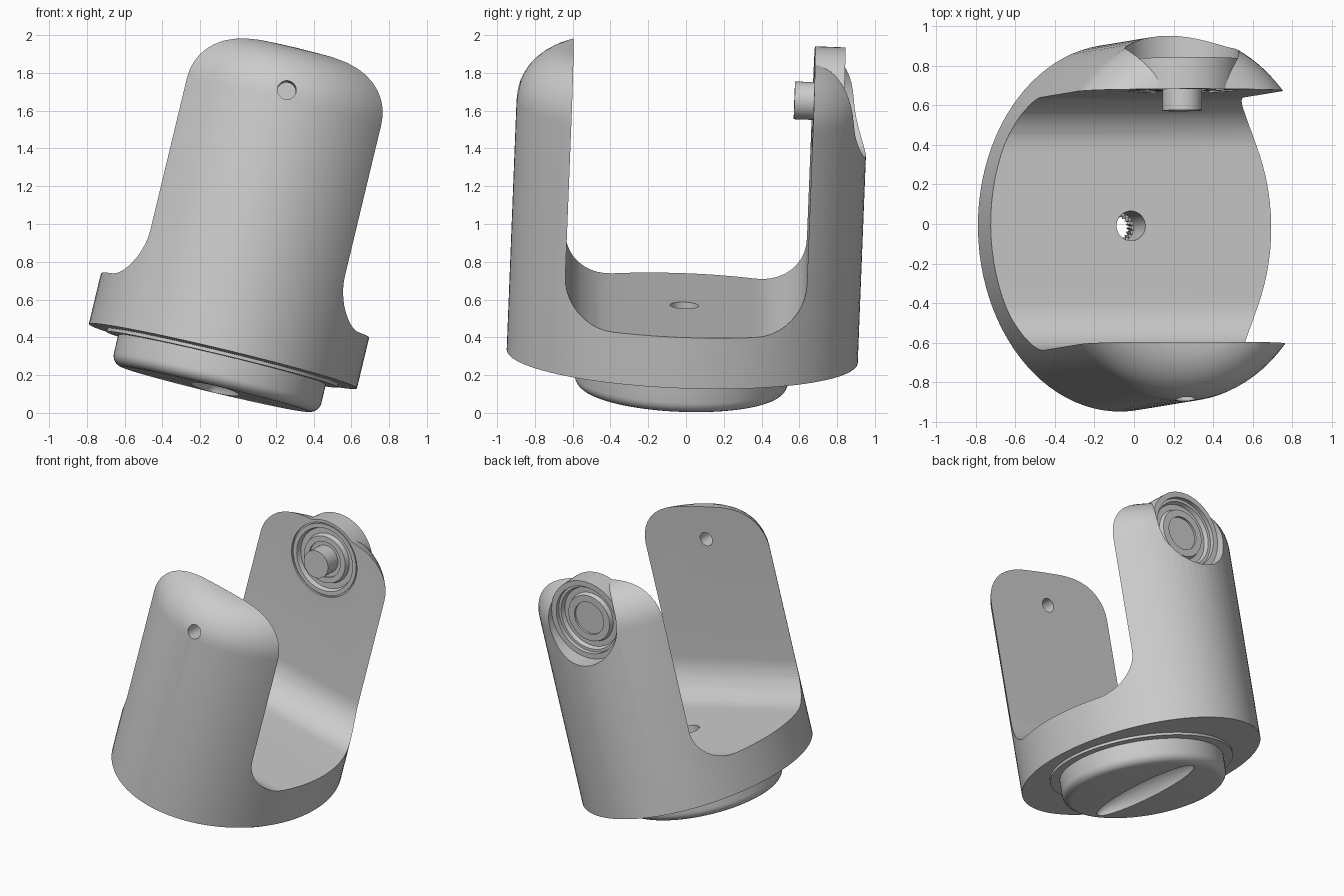
import bpy, bmesh, math
from mathutils import Matrix, Vector, Euler

cube = bpy.data.objects.get("Cube")
if cube:
    bpy.data.objects.remove(cube, do_unlink=True)

grey = bpy.data.materials.new("plain_grey")
grey.use_nodes = True
grey.diffuse_color = (0.6, 0.6, 0.6, 1)
grey.node_tree.nodes["Principled BSDF"].inputs["Base Color"].default_value = (0.6, 0.6, 0.6, 1)

# Whole fork leans sideways and slightly backwards
LEAN = Matrix.Translation((-0.08, -0.02, 0.30)) @ Euler(
    (math.radians(-2.2), math.radians(13.5), 0)).to_matrix().to_4x4()
ALONG_Y = Matrix.Rotation(math.radians(-90), 4, 'X')   # turns local z into +y
PIVOT = 1.415
TOP = 1.655


def finish(name, bm):
    bmesh.ops.recalc_face_normals(bm, faces=bm.faces)
    mesh = bpy.data.meshes.new(name)
    bm.to_mesh(mesh)
    bm.free()
    mesh.materials.append(grey)
    ob = bpy.data.objects.new(name, mesh)
    bpy.context.collection.objects.link(ob)
    return ob


def lathe(name, profile, steps=72, matrix=Matrix()):
    bm = bmesh.new()
    verts = [bm.verts.new((r, 0, z)) for r, z in profile]
    edges = [bm.edges.new(pair) for pair in zip(verts, verts[1:])]
    bmesh.ops.spin(bm, geom=verts + edges, cent=(0, 0, 0), axis=(0, 0, 1),
                   angle=math.tau, steps=steps, use_merge=True)
    bmesh.ops.remove_doubles(bm, verts=bm.verts, dist=1e-5)
    bm.transform(matrix)
    return finish(name, bm)


def prism(name, points, direction):
    bm = bmesh.new()
    face = bm.faces.new([bm.verts.new(p) for p in points])
    new = bmesh.ops.extrude_face_region(bm, geom=[face], use_keep_orig=True)["geom"]
    bmesh.ops.translate(bm, vec=Vector(direction),
                        verts=[v for v in new if isinstance(v, bmesh.types.BMVert)])
    return finish(name, bm)


def rod(name, radius, low, high, matrix=Matrix(), steps=40):
    return lathe(name, [(0, low), (radius, low), (radius, high), (0, high)], steps, matrix)


def arc(cx, cy, r, start, end, n=10):
    angles = [math.radians(start + (end - start) * i / n) for i in range(n + 1)]
    return [(cx + r * math.cos(a), cy + r * math.sin(a)) for a in angles]


def cut(target, cutter):
    cutter.hide_render = True
    mod = target.modifiers.new("cut", 'BOOLEAN')
    mod.operation, mod.solver, mod.object = 'DIFFERENCE', 'EXACT', cutter
    bpy.context.view_layer.objects.active = target
    bpy.ops.object.modifier_apply(modifier=mod.name)
    bpy.data.objects.remove(cutter, do_unlink=True)


# Fork body: oval column with a rounded top edge
fillet = 0.29
body = lathe("fork_body",
             [(0, 0), (0.93, 0)] + arc(0.93 - fillet, TOP - fillet, fillet, 0, 90) + [(0, TOP)],
             96, Matrix.Diagonal((0.73 / 0.93, 1, 1, 1)))

# U-shaped slot between the two arms
half, floor, bend = 0.64, 0.277, 0.26
u_shape = ([(-half, 2.5)] + arc(bend - half, floor + bend, bend, 180, 270)
           + arc(half - bend, floor + bend, bend, 270, 360) + [(half, 2.5)])
cut(body, prism("slot_cutter", [(-2, y, z) for y, z in u_shape], (4, 0, 0)))

# Holes: floor, front arm and the round seat in the back arm
at_pivot = Matrix.Translation((0, 0, PIVOT)) @ ALONG_Y
cut(body, rod("floor_cutter", 0.075, -0.5, 0.6))
cut(body, rod("front_hole_cutter", 0.05, -1.3, -0.4, at_pivot))
cut(body, rod("seat_cutter", 0.288, 0.4, 1.3, at_pivot, 72))

# Bearing with grooved rings on both sides and a peg pointing inwards
bearing = lathe("bearing_with_peg", [
    (0, 0.54), (0.10, 0.54), (0.10, 0.66), (0.13, 0.66), (0.13, 0.645), (0.17, 0.645),
    (0.18, 0.68), (0.22, 0.68), (0.23, 0.645), (0.26, 0.645), (0.26, 0.655),
    (0.27, 0.655), (0.27, 0.64), (0.29, 0.64),
    (0.29, 0.80), (0.25, 0.80), (0.25, 0.77), (0.23, 0.77), (0.22, 0.74), (0.18, 0.74),
    (0.17, 0.77), (0.12, 0.77), (0.12, 0.755), (0, 0.755)], 72, at_pivot)

# Round foot with a thin collar, an oval groove and a toothed socket
foot = lathe("foot", [(0, 0.02), (0.63, 0.02), (0.63, -0.018), (0.565, -0.018)]
             + arc(0.505, -0.12, 0.06, 0, -90, 6) + [(0, -0.18)])
bm = bmesh.new()
bmesh.ops.create_uvsphere(bm, u_segments=48, v_segments=24, radius=1)
bm.transform(Matrix.Translation((0, 0, -0.18)) @ Matrix.Diagonal((0.13, 0.49, 0.13, 1)))
cut(foot, finish("groove_cutter", bm))
teeth = [((0.058 + 0.016 * (i % 2)) * math.cos(math.tau * i / 40),
          (0.058 + 0.016 * (i % 2)) * math.sin(math.tau * i / 40), -0.4) for i in range(40)]
cut(foot, prism("socket_cutter", teeth, (0, 0, 0.8)))

# Shading and final pose
for ob in (body, bearing, foot):
    bpy.ops.object.select_all(action='DESELECT')
    ob.select_set(True)
    bpy.context.view_layer.objects.active = ob
    bpy.ops.object.shade_smooth_by_angle(angle=math.radians(30))
    ob.matrix_world = LEAN
